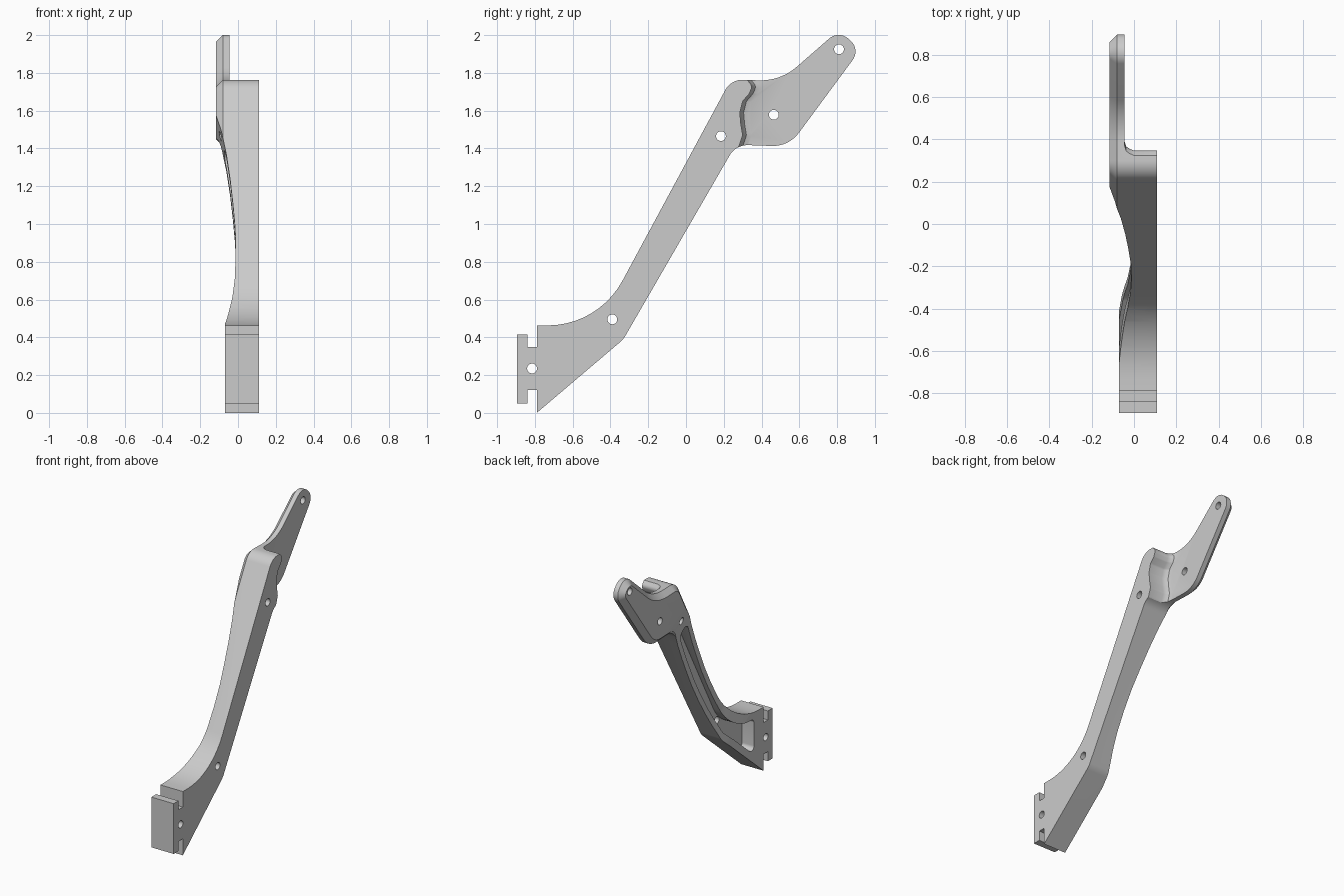
import bpy, bmesh, math
from mathutils import Vector

cube = bpy.data.objects.get("Cube")
if cube:
    bpy.data.objects.remove(cube, do_unlink=True)

metal = bpy.data.materials.new("light_grey_metal")
metal.use_nodes = True
grey = (0.6, 0.6, 0.6, 1)
metal.diffuse_color = grey
metal.node_tree.nodes["Principled BSDF"].inputs["Base Color"].default_value = grey


def rounded(corners, steps=10):
    """Side-view polygon (y, z) whose corners (y, z, radius) are filleted."""
    out = []
    for i, (y, z, r) in enumerate(corners):
        p = Vector((y, z))
        a = (Vector(corners[i - 1][:2]) - p).normalized()
        b = (Vector(corners[(i + 1) % len(corners)][:2]) - p).normalized()
        if r == 0:
            out.append(p)
            continue
        half = a.angle(b) / 2
        centre = p + (a + b).normalized() * r / math.sin(half)
        start = p + a * r / math.tan(half) - centre
        end = p + b * r / math.tan(half) - centre
        turn = math.pi - 2 * half
        for k in range(steps + 1):
            t = k / steps
            out.append(centre + (start * math.sin((1 - t) * turn)
                                 + end * math.sin(t * turn)) / math.sin(turn))
    return out


def loft(name, rings, chamfer=0):
    """Closed solid through matching rings of 3D points."""
    bm = bmesh.new()
    loops = [[bm.verts.new(p) for p in ring] for ring in rings]
    n = len(rings[0])
    for low, high in zip(loops, loops[1:]):
        for i in range(n):
            j = (i + 1) % n
            bm.faces.new((low[i], low[j], high[j], high[i]))
    bm.faces.new(loops[0])
    cap = bm.faces.new(loops[-1])
    bmesh.ops.recalc_face_normals(bm, faces=bm.faces)
    if chamfer:
        bmesh.ops.inset_region(bm, faces=[cap], thickness=chamfer, depth=chamfer,
                               use_even_offset=True)
    mesh = bpy.data.meshes.new(name)
    bm.to_mesh(mesh)
    bm.free()
    mesh.materials.append(metal)
    obj = bpy.data.objects.new(name, mesh)
    bpy.context.collection.objects.link(obj)
    return obj


def slab(name, outline, x0, x1, chamfer=0):
    return loft(name, [[(x, y, z) for y, z in outline] for x in (x0, x1)], chamfer)


def combine(target, tool, operation="DIFFERENCE"):
    tool.hide_render = True
    mod = target.modifiers.new(tool.name, "BOOLEAN")
    mod.operation, mod.solver, mod.object = operation, "EXACT", tool
    bpy.context.view_layer.objects.active = target
    bpy.ops.object.modifier_apply(modifier=mod.name)
    bpy.data.objects.remove(tool, do_unlink=True)


# Main bracket: side outline with a chamfered right-hand edge
bracket = slab("bracket", rounded([
    (-.79, 0, 0), (-.332, .389, .15), (.264, 1.42, .11), (.544, 1.41, .17),
    (.923, 1.923, .076), (.81, 2.027, .076), (.50, 1.757, .29),
    (.238, 1.765, .1), (-.464, .463, .45), (-.79, .463, 0)]), .11, -.08, .037)

# T-shaped mounting tab
tab = slab("mounting_tab", [Vector(p) for p in (
    (-.75, .12), (-.75, .35), (-.84, .35), (-.84, .415),
    (-.895, .415), (-.895, .05), (-.84, .05), (-.84, .12))], .11, -.08)
combine(bracket, tab, "UNION")

# Waisted thickness along the beam direction
waist = [(-.9, -.07), (.08, -.07), (.14, -.061), (.25, -.044), (.33, -.03),
         (.45, -.017), (.6, -.012), (.75, -.015), (.9, -.027), (1.05, -.042),
         (1.2, -.062), (1.35, -.09), (1.46, -.118), (1.5, -.13),
         (1.5, -.3), (-.9, -.3)]
along, across = Vector((0, .5, .866)), Vector((0, .866, -.5))
combine(bracket, loft("waist_cutter", [
    [along * s + across * t + Vector((x, 0, 0)) for s, x in waist] for t in (-2, 2)]))

# Wavy step down to the thin upper arm, with a hollow fillet at its foot
wave = [(.30, 1.9), (.31, 1.78), (.352, 1.73), (.335, 1.69), (.30, 1.65),
        (.285, 1.59), (.29, 1.53), (.30, 1.47), (.28, 1.41), (.24, 1.36), (.17, 1.28)]
step = rounded([(y, z, .03) for y, z in wave] + [(1.2, 1.2, 0), (1.2, 2.3, 0), (.3, 2.3, 0)], 5)
combine(bracket, loft("step_cutter", [
    [(x, y + dy, z) for y, z in step]
    for x, dy in ((.2, 0), (0, 0), (-.02, .008), (-.037, .02), (-.045, .045))]))

# Long pocket in the right-hand side
combine(bracket, slab("pocket_cutter", rounded([
    (-.68, .159, .03), (-.349, .44, .12), (.17, 1.338, .045),
    (.1, 1.425, .045), (-.443, .42, .33), (-.68, .42, .03)]), .025, -.3))

# Bolt holes
for y, z in ((-.815, .235), (-.39, .495), (.185, 1.465), (.465, 1.578), (.81, 1.925)):
    ring = [Vector((y + .026 * math.cos(a), z + .026 * math.sin(a)))
            for a in (k * math.tau / 24 for k in range(24))]
    combine(bracket, slab("hole_cutter", ring, -.3, .3))

# Smooth shading with crisp edges
bpy.ops.object.select_all(action="DESELECT")
bracket.select_set(True)
bpy.context.view_layer.objects.active = bracket
bpy.ops.object.shade_smooth_by_angle(angle=math.radians(25))
